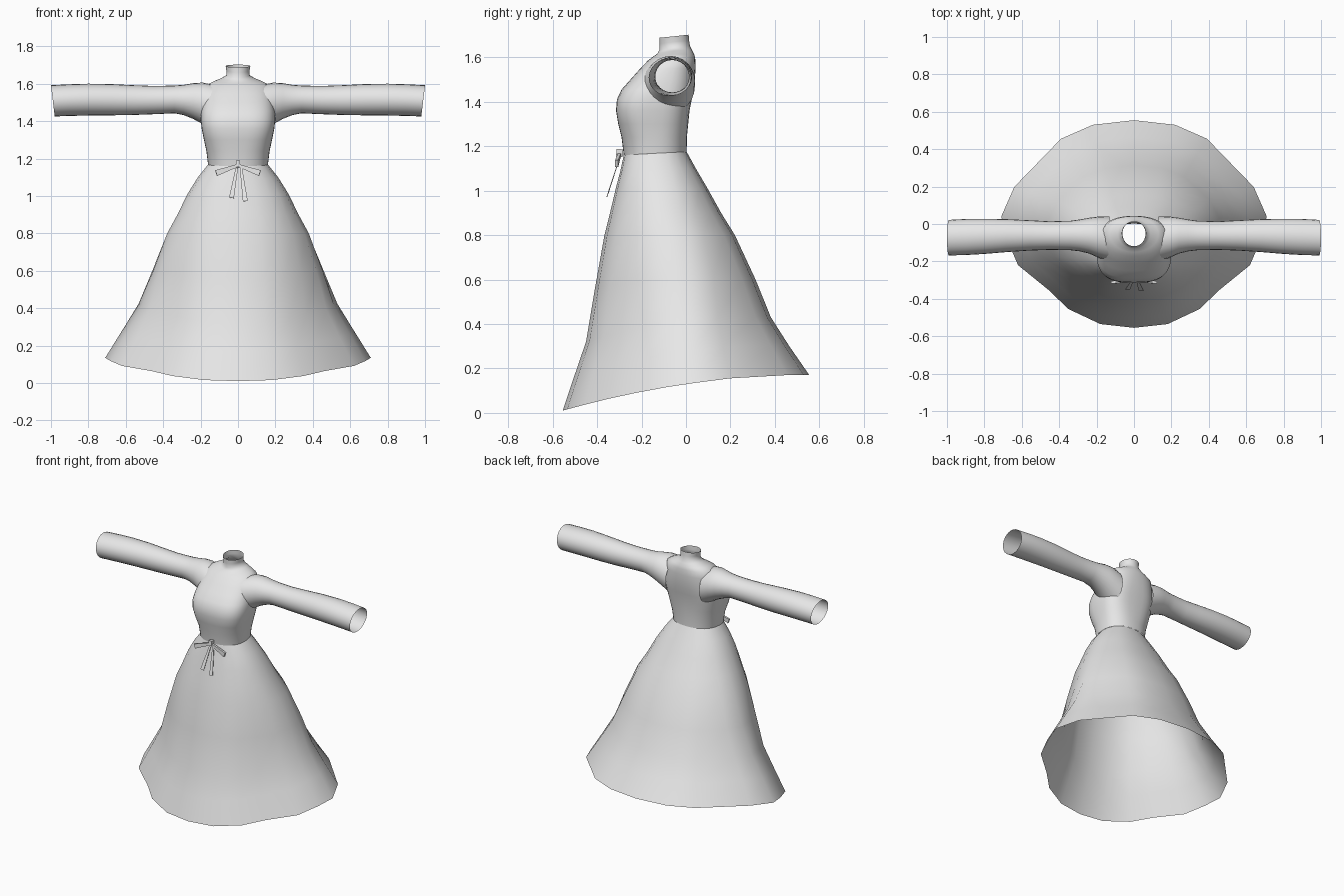
import bpy, math
from mathutils import Vector

cloth = bpy.data.materials.new("grey_cloth")
cloth.diffuse_color = (0.8, 0.8, 0.8, 1)


def add_object(name, verts, faces, smooth=True):
    me = bpy.data.meshes.new(name)
    me.from_pydata(verts, [], faces)
    me.materials.append(cloth)
    for p in me.polygons:
        p.use_smooth = smooth
    me.update()
    ob = bpy.data.objects.new(name, me)
    bpy.context.collection.objects.link(ob)
    return ob


def loft(name, rings):
    """Open tube through rings of equal point count."""
    n = len(rings[0])
    verts = [p for r in rings for p in r]
    faces = [(k * n + i, k * n + (i + 1) % n, (k + 1) * n + (i + 1) % n, (k + 1) * n + i)
             for k in range(len(rings) - 1) for i in range(n)]
    return add_object(name, verts, faces)


def unit_ring(n, e):
    """Superellipse, starting at the front and turning towards +x."""
    out = []
    for i in range(n):
        a = 2 * math.pi * i / n
        s, c = math.sin(a), -math.cos(a)
        out.append((math.copysign(abs(s) ** (2 / e), s), math.copysign(abs(c) ** (2 / e), c)))
    return out


def place(u, hw, front, back, mid, zf, zs, zb):
    """Fit a unit ring to a half width, a depth range and a tilted height."""
    out = []
    for x, y in u:
        z = zs + (zb - zf) / 2 * y + ((zf + zb) / 2 - zs) * y * y
        out.append((x * hw, mid + y * ((back - mid) if y > 0 else (mid - front)), z))
    return out


# Skirt: wavy polygonal hem blending into a round waist
HEM = [(0, -.555), (.18, -.535), (.35, -.455), (.46, -.35), (.62, -.22), (.68, -.08),
       (.71, .04), (.64, .2), (.39, .46), (.22, .535), (0, .56)]
half = [(x / .71, (y - .04) / (.52 if y > .04 else .595)) for x, y in HEM]
hem_unit = half + [(-x, y) for x, y in half[-2:0:-1]]
waist_unit = unit_ring(len(hem_unit), 2.3)
# half width, front, back, middle, z front, z side, z back, hem share
SKIRT = [(.71, -.555, .555, .04, .01, .135, .17, 1),
         (.62, -.503, .465, .025, .165, .28, .30, .95),
         (.535, -.450, .382, .01, .32, .42, .43, .85),
         (.465, -.408, .313, -.02, .57, .60, .60, .6),
         (.385, -.367, .220, -.06, .80, .80, .80, .4),
         (.328, -.342, .158, -.09, .90, .90, .90, .3),
         (.272, -.316, .097, -.11, 1.01, 1.01, 1.01, .15),
         (.215, -.295, .044, -.13, 1.09, 1.10, 1.10, .05),
         (.160, -.280, .003, -.14, 1.16, 1.168, 1.175, 0)]
rings = []
for hw, f, b, m, zf, zs, zb, t in SKIRT:
    u = [(h[0] * t + w[0] * (1 - t), h[1] * t + w[1] * (1 - t))
         for h, w in zip(hem_unit, waist_unit)]
    rings.append(place(u, hw, f, b, m, zf, zs, zb))
loft("skirt", rings)

# Bodice with shoulders and collar
# half width, front, back, middle, z front, z side, z back, squareness
BODICE = [(.160, -.280, .003, -.14, 1.16, 1.168, 1.175, 2.3),
          (.169, -.290, .004, -.14, 1.24, 1.24, 1.24, 2.4),
          (.182, -.305, .010, -.15, 1.30, 1.30, 1.30, 2.7),
          (.194, -.315, .016, -.15, 1.36, 1.36, 1.36, 2.9),
          (.200, -.311, .026, -.14, 1.41, 1.41, 1.41, 2.9),
          (.197, -.290, .034, -.12, 1.455, 1.455, 1.455, 2.8),
          (.190, -.250, .040, -.10, 1.50, 1.50, 1.50, 2.6),
          (.183, -.210, .043, -.08, 1.545, 1.55, 1.55, 2.4),
          (.170, -.172, .042, -.06, 1.585, 1.592, 1.59, 2.2),
          (.130, -.150, .038, -.055, 1.602, 1.613, 1.61, 2),
          (.088, -.130, .028, -.05, 1.615, 1.63, 1.63, 2),
          (.062, -.120, .018, -.05, 1.632, 1.645, 1.65, 2),
          (.062, -.119, .014, -.05, 1.66, 1.67, 1.675, 2),
          (.066, -.120, .012, -.05, 1.688, 1.695, 1.702, 2)]
loft("bodice", [place(unit_ring(40, r[7]), *r[:7]) for r in BODICE])

# Sleeves: x, y low, y high, z low, z high
SLEEVE = [(.13, -.200, .040, 1.345, 1.595),
          (.19, -.180, .040, 1.385, 1.606),
          (.24, -.158, .033, 1.412, 1.603),
          (.29, -.146, .024, 1.432, 1.594),
          (.34, -.140, .017, 1.442, 1.590),
          (.45, -.138, .014, 1.437, 1.588),
          (.56, -.142, .020, 1.433, 1.592),
          (.68, -.150, .026, 1.431, 1.598),
          (.80, -.160, .028, 1.430, 1.600),
          (.90, -.166, .027, 1.428, 1.597),
          (.99, -.168, .022, 1.425, 1.592)]
rings = []
for x, y0, y1, z0, z1 in SLEEVE:
    lean = .01 if x > .95 else 0
    ring = []
    for i in range(24):
        a = 2 * math.pi * i / 24
        ring.append((x + lean * math.sin(a), (y0 + y1) / 2 + (y1 - y0) / 2 * math.cos(a),
                     (z0 + z1) / 2 + (z1 - z0) / 2 * math.sin(a)))
    rings.append(ring)
sleeves = loft("sleeves", rings)
sleeves.modifiers.new("mirror", 'MIRROR')


# Waist bow: flat bars with a start and end width
def ribbon(name, a, b, wa, wb, thick):
    a, b = Vector(a), Vector(b)
    d = (b - a).normalized()
    side = d.cross(Vector((0, 1, 0))).normalized()
    nrm = side.cross(d).normalized() * thick / 2
    verts = []
    for p, w in ((a, wa), (b, wb)):
        s = side * w / 2
        verts += [p - s - nrm, p + s - nrm, p + s + nrm, p - s + nrm]
    faces = [(0, 1, 2, 3), (7, 6, 5, 4)] + [(i, i + 4, (i + 1) % 4 + 4, (i + 1) % 4) for i in range(4)]
    return add_object(name, verts, faces, False)


ribbon("bow_knot", (0, -.297, 1.187), (0, -.300, 1.153), .024, .024, .03)
for s, label in ((-1, "left"), (1, "right")):
    ribbon("bow_loop_" + label, (s * .01, -.300, 1.160), (s * .117, -.312, 1.122), .016, .032, .014)
ribbon("bow_tail_left", (-.006, -.298, 1.15), (-.035, -.350, .99), .012, .026, .003)
ribbon("bow_tail_right", (.016, -.298, 1.15), (.039, -.356, .972), .012, .026, .003)
